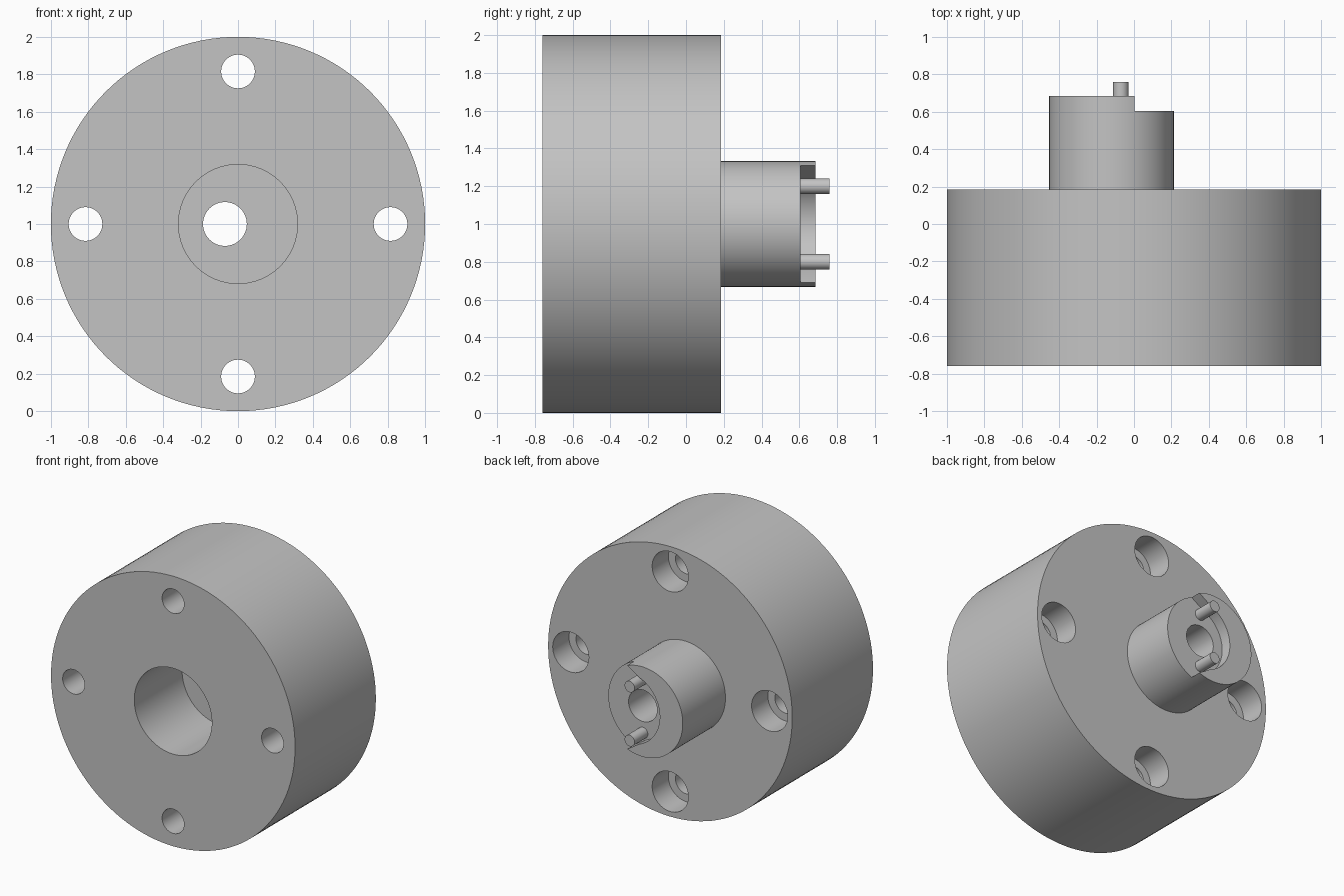
import bpy, bmesh, math
from mathutils import Matrix, Vector

default = bpy.data.objects.get("Cube")
if default:
    bpy.data.objects.remove(default, do_unlink=True)

CENTRE_Z = 1.0
FRONT, BACK = -0.76, 0.185        # disc faces
HUB_STEP, HUB_END, PIN_END = 0.605, 0.685, 0.76

grey = bpy.data.materials.new("machined_grey")
grey.use_nodes = True
colour = (0.55, 0.55, 0.55, 1)
grey.diffuse_color = colour
grey.node_tree.nodes["Principled BSDF"].inputs["Base Color"].default_value = colour


def prism(name, outline, y0, y1):
    """Extrude an (x, z) outline along y; z is measured from the disc axis."""
    bm = bmesh.new()
    face = bm.faces.new([bm.verts.new((x, y0, z + CENTRE_Z)) for x, z in outline])
    ext = bmesh.ops.extrude_face_region(bm, geom=[face])["geom"]
    moved = [v for v in ext if isinstance(v, bmesh.types.BMVert)]
    bmesh.ops.translate(bm, verts=moved, vec=(0, y1 - y0, 0))
    bmesh.ops.recalc_face_normals(bm, faces=bm.faces)
    mesh = bpy.data.meshes.new(name)
    bm.to_mesh(mesh)
    bm.free()
    mesh.materials.append(grey)
    obj = bpy.data.objects.new(name, mesh)
    bpy.context.collection.objects.link(obj)
    return obj


def arc(x, z, r, start, end, n):
    angles = [math.radians(start + (end - start) * i / n) for i in range(n + 1)]
    return [(x + r * math.cos(a), z + r * math.sin(a)) for a in angles]


def cylinder(name, x, z, r, y0, y1, sides=64):
    return prism(name, arc(x, z, r, 0, 360, sides)[:-1], y0, y1)


def select_only(obj):
    bpy.ops.object.select_all(action="DESELECT")
    obj.select_set(True)
    bpy.context.view_layer.objects.active = obj


def combine(target, tool, operation):
    select_only(target)
    mod = target.modifiers.new(operation.lower(), "BOOLEAN")
    mod.operation, mod.object, mod.solver = operation, tool, "EXACT"
    bpy.ops.object.modifier_apply(modifier=mod.name)
    bpy.data.objects.remove(tool, do_unlink=True)


# Disc with the offset hub on its back
body = cylinder("flanged_disc_with_hub", 0, 0, 1.0, FRONT, BACK, 128)
combine(body, cylinder("hub", -0.12, 0, 0.333, BACK - 0.1, HUB_END, 96), "UNION")

# Front pocket and through bore
combine(body, cylinder("pocket_cutter", 0, 0, 0.318, FRONT - 0.1, -0.20, 96), "DIFFERENCE")
combine(body, cylinder("bore_cutter", -0.07, 0, 0.117, -0.4, HUB_END + 0.1), "DIFFERENCE")

# Curved recess in the hub end, with flared mouth
recess = arc(0, 0, 0.265, 111, 249, 40)
recess += [(0.1, -0.372), (0.6, -0.372), (0.6, 0.372), (0.1, 0.372)]
combine(body, prism("recess_cutter", recess, HUB_STEP, HUB_END + 0.1), "DIFFERENCE")

# Four counterbored bolt holes
for i in range(4):
    a = i * math.pi / 2
    x, z = 0.815 * math.cos(a), 0.815 * math.sin(a)
    combine(body, cylinder("bolt_cutter", x, z, 0.09, FRONT - 0.1, BACK + 0.1, 48), "DIFFERENCE")
    combine(body, cylinder("counterbore_cutter", x, z, 0.148, BACK - 0.19, BACK + 0.1, 48), "DIFFERENCE")

# Two drive pins standing in the recess
pins = [cylinder(name, -0.07, z, 0.041, HUB_STEP - 0.02, PIN_END, 32)
        for name, z in (("upper_pin", 0.2), ("lower_pin", -0.2))]

for obj in [body] + pins:
    select_only(obj)
    bpy.ops.object.shade_smooth_by_angle(angle=math.radians(30))
